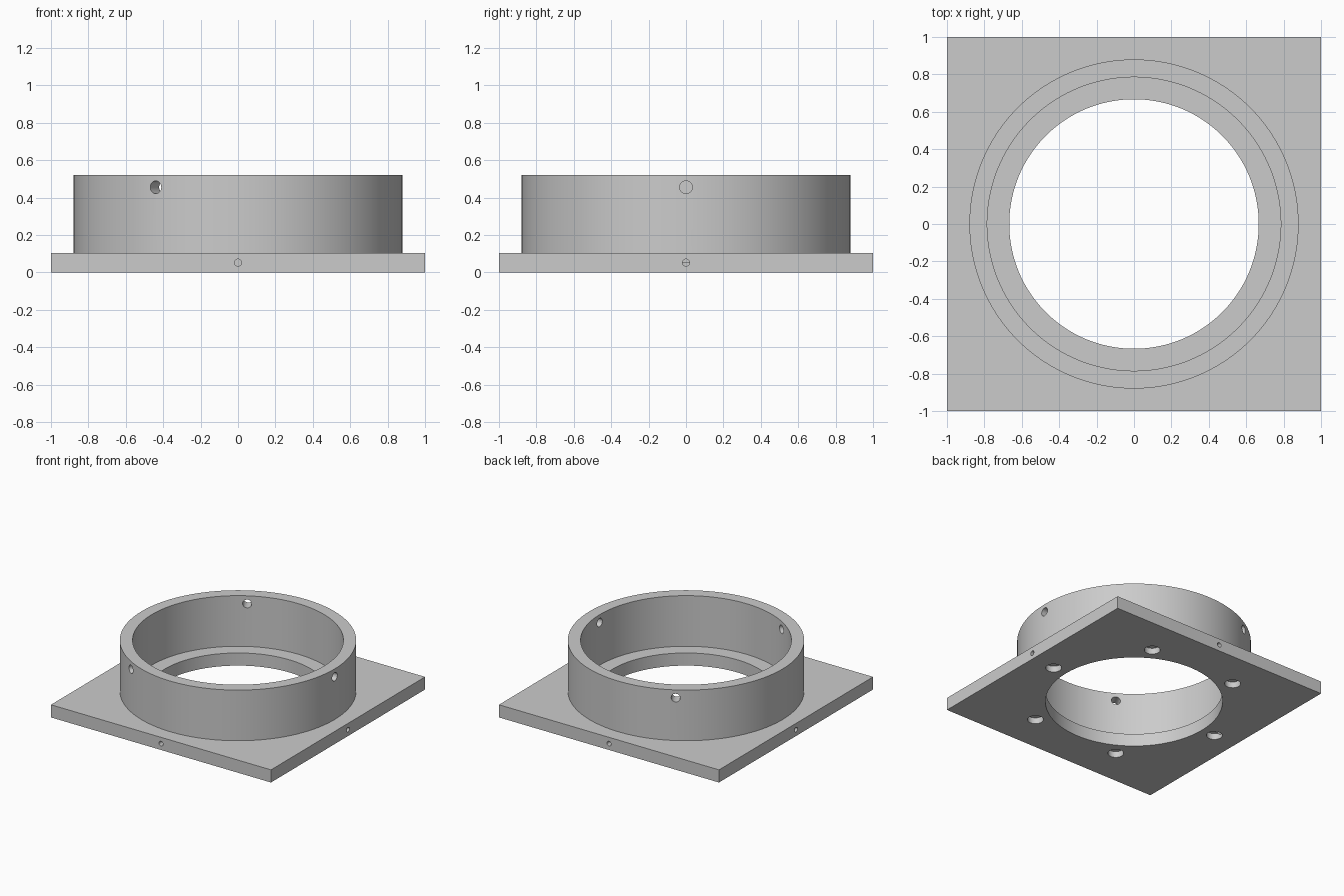
import bpy
from math import cos, sin, pi, radians
from mathutils import Vector

cube = bpy.data.objects.get("Cube")
if cube:
    bpy.data.objects.remove(cube, do_unlink=True)

# Single grey finish
grey = bpy.data.materials.new("plain grey")
grey.use_nodes = True
colour = (0.6, 0.6, 0.6, 1)
grey.diffuse_color = colour
grey.node_tree.nodes["Principled BSDF"].inputs["Base Color"].default_value = colour

THICK, TOP = 0.104, 0.52


def rod(name, start, end, radius, sides=32):
    """Cylinder running between two points."""
    start, end = Vector(start), Vector(end)
    axis = end - start
    bpy.ops.mesh.primitive_cylinder_add(
        vertices=sides, radius=radius, depth=axis.length,
        location=(start + end) / 2,
        rotation=axis.to_track_quat("Z", "Y").to_euler())
    obj = bpy.context.object
    obj.name = name
    obj.data.materials.append(grey)
    return obj


def combine(body, tool, operation):
    """Apply a boolean and discard the tool."""
    mod = body.modifiers.new(operation, "BOOLEAN")
    mod.operation, mod.solver, mod.object = operation, "EXACT", tool
    bpy.context.view_layer.objects.active = body
    bpy.ops.object.modifier_apply(modifier=mod.name)
    bpy.data.objects.remove(tool, do_unlink=True)


# Square base plate
bpy.ops.mesh.primitive_cube_add(size=1, location=(0, 0, THICK / 2))
flange = bpy.context.object
flange.name = "flange_with_collar"
flange.scale = (2, 2, THICK)
bpy.ops.object.transform_apply(location=True, rotation=True, scale=True)
flange.data.materials.append(grey)

# Collar, its recess and the smaller bore that leaves a ledge
combine(flange, rod("collar", (0, 0, THICK / 2), (0, 0, TOP), 0.88, 144), "UNION")
combine(flange, rod("recess", (0, 0, THICK), (0, 0, 1), 0.785, 144), "DIFFERENCE")
combine(flange, rod("bore", (0, 0, -1), (0, 0, 1), 0.667, 144), "DIFFERENCE")


def radial(angle, distance, z):
    return (distance * cos(angle), distance * sin(angle), z)


# Three set-screw holes through the collar wall
for i in range(3):
    a = i * 2 * pi / 3
    combine(flange, rod("screw_hole", radial(a, 0.7, 0.455), radial(a, 1, 0.455), 0.034),
            "DIFFERENCE")

# Blind hole in the middle of each plate edge
for i in range(4):
    a = i * pi / 2
    combine(flange, rod("edge_hole", radial(a, 0.8, 0.052), radial(a, 1.1, 0.052), 0.019),
            "DIFFERENCE")

# Six blind pockets underneath
for i in range(6):
    a = i * pi / 3
    combine(flange, rod("pocket", radial(a, 0.79, -0.1), radial(a, 0.79, 0.05), 0.06),
            "DIFFERENCE")

# Smooth round walls, crisp edges
bpy.ops.object.select_all(action="DESELECT")
flange.select_set(True)
bpy.context.view_layer.objects.active = flange
bpy.ops.object.shade_smooth_by_angle(angle=radians(30))
